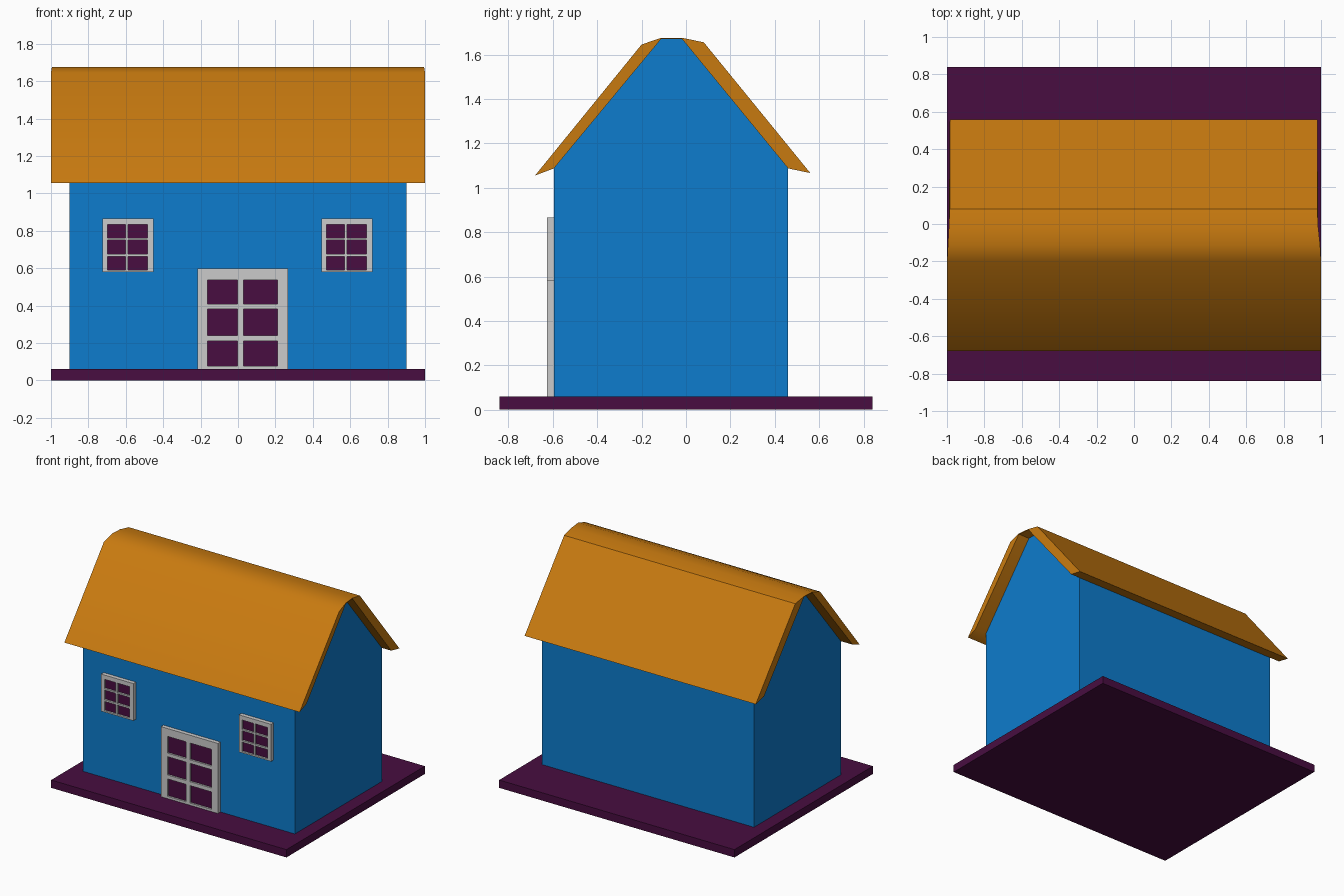
import bpy, bmesh, math

if "Cube" in bpy.data.objects:
    bpy.data.objects.remove(bpy.data.objects["Cube"])


def material(name, rgb):
    mat = bpy.data.materials.new(name)
    mat.diffuse_color = (*rgb, 1)
    mat.use_nodes = True
    mat.node_tree.nodes["Principled BSDF"].inputs["Base Color"].default_value = mat.diffuse_color
    return mat


PURPLE = material("purple", (0.065, 0.004, 0.052))
BLUE = material("blue", (0.004, 0.2, 0.61))
ORANGE = material("orange", (0.58, 0.195, 0.005))


def finish(name, bm, mat=None):
    bmesh.ops.recalc_face_normals(bm, faces=bm.faces)
    mesh = bpy.data.meshes.new(name)
    bm.to_mesh(mesh)
    bm.free()
    obj = bpy.data.objects.new(name, mesh)
    bpy.context.collection.objects.link(obj)
    if mat:
        mesh.materials.append(mat)
    return obj


def prism(name, profile, x_left, x_right, mat):
    """Run a (y, z) profile along x; the end positions may vary per point."""
    bm = bmesh.new()
    n = len(profile)
    left = [bm.verts.new((x, y, z)) for x, (y, z) in zip(x_left, profile)]
    right = [bm.verts.new((x, y, z)) for x, (y, z) in zip(x_right, profile)]
    bm.faces.new(left)
    bm.faces.new(right[::-1])
    for i in range(n):
        j = (i + 1) % n
        bm.faces.new((left[i], left[j], right[j], right[i]))
    return finish(name, bm, mat)


def box(name, x0, x1, y0, y1, z0, z1, mat=None):
    return prism(name, [(y0, z0), (y1, z0), (y1, z1), (y0, z1)], [x0] * 4, [x1] * 4, mat)


def lattice(name, xs, zs, y_front, y_back):
    """Framed grid: every odd cell of both directions is an opening."""
    bm = bmesh.new()
    grid = [[bm.verts.new((x, y_front, z)) for z in zs] for x in xs]
    for i in range(len(xs) - 1):
        for j in range(len(zs) - 1):
            if not (i % 2 and j % 2):
                bm.faces.new((grid[i][j], grid[i + 1][j], grid[i + 1][j + 1], grid[i][j + 1]))
    result = bmesh.ops.extrude_face_region(bm, geom=bm.faces[:], use_keep_orig=True)
    moved = [v for v in result["geom"] if isinstance(v, bmesh.types.BMVert)]
    bmesh.ops.translate(bm, verts=moved, vec=(0, y_back - y_front, 0))
    return finish(name, bm)


# Base slab
box("base", -1, 1, -0.84, 0.84, 0, 0.06, PURPLE)

# Walls with gables
inner = [(-0.595, 1.087), (-0.112, 1.67), (-0.018, 1.67), (0.46, 1.087)]
walls = [(0.46, 0.06), (-0.595, 0.06)] + inner
prism("walls", walls, [-0.9] * 6, [0.9] * 6, BLUE)

# Roof shell with a rounded ridge, slightly shorter at the back
outer = [(-0.68, 1.055), (-0.2, 1.645), (-0.112, 1.675),
         (-0.018, 1.675), (0.08, 1.655), (0.56, 1.066)]
roof = prism("roof", outer + inner[::-1],
             [-1, -1, -0.995, -0.99, -0.985, -0.985, -0.985, -0.99, -0.995, -1],
             [1, 1, 0.995, 0.985, 0.98, 0.98, 0.98, 0.985, 0.995, 1], ORANGE)
bpy.context.view_layer.objects.active = roof
roof.select_set(True)
bpy.ops.object.shade_smooth_by_angle(angle=math.radians(36))
roof.select_set(False)

# Door: grey lattice over a dark pane
lattice("door_frame", [-0.217, -0.163, -0.003, 0.029, 0.211, 0.268],
        [0.06, 0.077, 0.211, 0.241, 0.382, 0.409, 0.538, 0.598], -0.626, -0.595)
box("door_pane", -0.19, 0.24, -0.612, -0.59, 0.065, 0.57, PURPLE)

# Two windows
for side, dx in (("left", 0), ("right", 1.171)):
    lattice(f"window_frame_{side}",
            [x + dx for x in (-0.725, -0.698, -0.601, -0.589, -0.484, -0.452)],
            [0.58, 0.591, 0.663, 0.676, 0.75, 0.762, 0.833, 0.866], -0.626, -0.595)
    box(f"window_pane_{side}", -0.71 + dx, -0.47 + dx, -0.612, -0.59, 0.585, 0.85, PURPLE)
